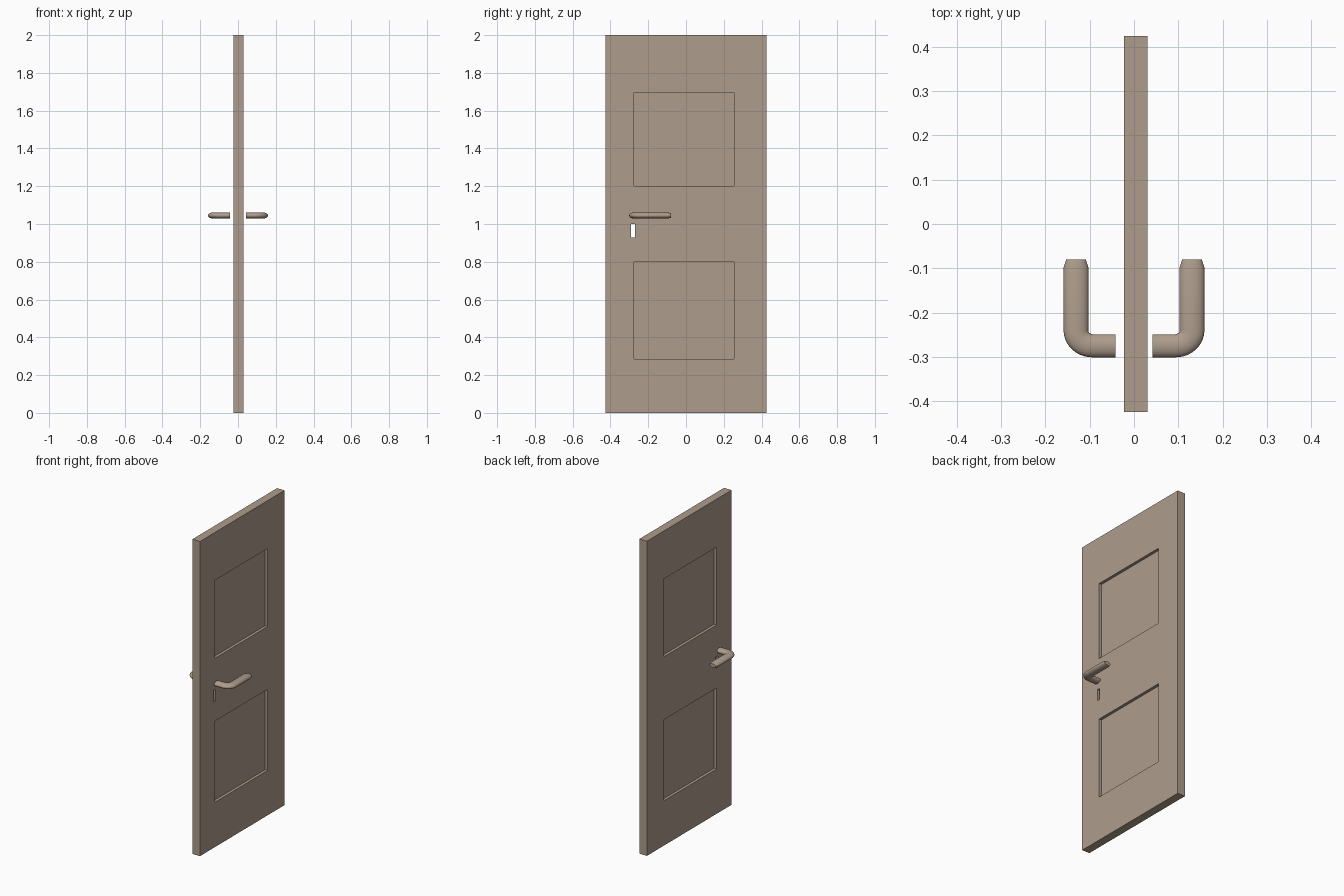
import bpy, bmesh, math
from mathutils import Vector

if "Cube" in bpy.data.objects:
    bpy.data.objects.remove(bpy.data.objects["Cube"])

taupe = bpy.data.materials.new("taupe_paint")
taupe.diffuse_color = (0.42, 0.335, 0.26, 1)
taupe.use_nodes = True
taupe.node_tree.nodes["Principled BSDF"].inputs["Base Color"].default_value = taupe.diffuse_color


def add_object(name, bm):
    bmesh.ops.recalc_face_normals(bm, faces=bm.faces)
    mesh = bpy.data.meshes.new(name)
    bm.to_mesh(mesh)
    bm.free()
    mesh.materials.append(taupe)
    obj = bpy.data.objects.new(name, mesh)
    bpy.context.collection.objects.link(obj)
    return obj


def box(name, x, y, z):
    """Box from (min, max) ranges on each axis."""
    bm = bmesh.new()
    bmesh.ops.create_cube(bm, size=1)
    for v in bm.verts:
        for i, (lo, hi) in enumerate((x, y, z)):
            v.co[i] = lo if v.co[i] < 0 else hi
    return add_object(name, bm)


def cut(target, cutter):
    """Subtract the cutter and remove it."""
    mod = target.modifiers.new("cut", 'BOOLEAN')
    mod.operation = 'DIFFERENCE'
    mod.solver = 'EXACT'
    mod.object = cutter
    bpy.context.view_layer.objects.active = target
    bpy.ops.object.modifier_apply(modifier=mod.name)
    bpy.data.objects.remove(cutter)


# Door slab
X0, X1, DEPTH = -0.023, 0.030, 0.018
door = box("door_slab", (X0, X1), (-0.425, 0.425), (0, 2))

# Recessed panels on both faces
for z in ((0.285, 0.80), (1.20, 1.695)):
    for x in ((X0 - 0.1, X0 + DEPTH), (X1 - DEPTH, X1 + 0.1)):
        cut(door, box("panel_cutter", x, (-0.275, 0.255), z))

# Keyhole slot through the slab
cut(door, box("keyhole_cutter", (-0.2, 0.2), (-0.29, -0.27), (0.928, 1.0)))


# Lever handle: oval section swept round one bend, tapered at the tip
def handle(name, side, sections=24, bend=10):
    path = [((0.042, -0.275), 0, 0.026, 0.0165)]   # (x, y), heading, half width, half height
    for i in range(bend + 1):
        t = i / bend
        a = t * math.pi / 2
        path.append(((0.093 + 0.038 * math.sin(a), -0.241 - 0.034 * math.cos(a)),
                     a, 0.026 + 0.002 * t, 0.0165))
    path.append(((0.131, -0.098), math.pi / 2, 0.028, 0.0165))
    path.append(((0.131, -0.08), math.pi / 2, 0.022, 0.012))

    bm = bmesh.new()
    rings = []
    for (x, y), a, w, h in path:
        ring = []
        for k in range(sections):
            b = 2 * math.pi * k / sections
            off = w * math.cos(b)
            ring.append(bm.verts.new(Vector((side * (x - off * math.sin(a)),
                                             y + off * math.cos(a),
                                             1.045 + h * math.sin(b)))))
        rings.append(ring)
    for r, s in zip(rings, rings[1:]):
        for k in range(sections):
            n = (k + 1) % sections
            bm.faces.new((r[k], r[n], s[n], s[k]))
    bm.faces.new(rings[0])
    bm.faces.new(rings[-1])
    obj = add_object(name, bm)
    bpy.ops.object.select_all(action='DESELECT')
    obj.select_set(True)
    bpy.context.view_layer.objects.active = obj
    bpy.ops.object.shade_smooth_by_angle(angle=math.radians(30))


handle("handle_right", 1)
handle("handle_left", -1)
